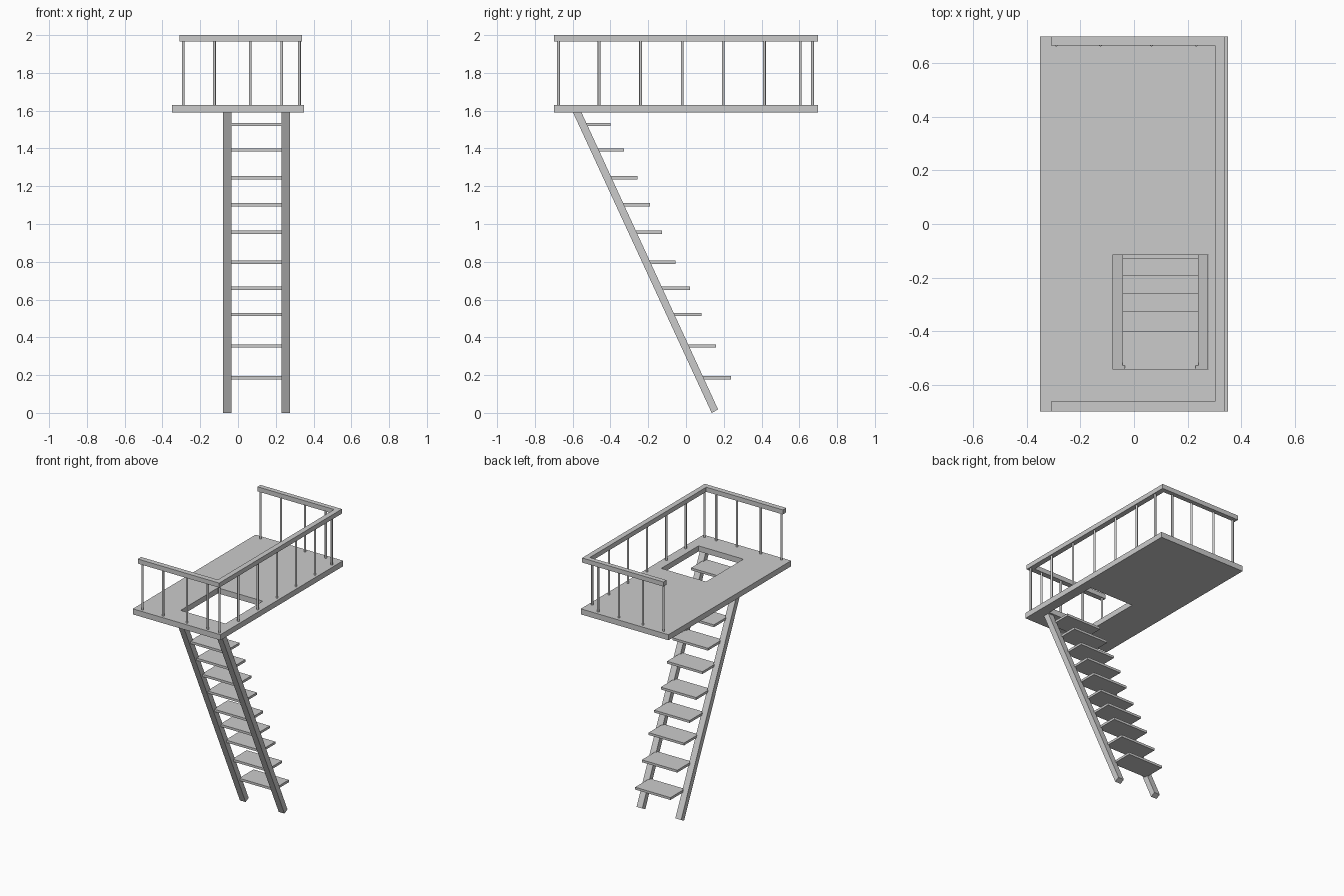
import bpy, bmesh
from mathutils import Vector

if "Cube" in bpy.data.objects:
    bpy.data.objects.remove(bpy.data.objects["Cube"])


def make_object(name, bm):
    bmesh.ops.recalc_face_normals(bm, faces=bm.faces)
    mesh = bpy.data.meshes.new(name)
    bm.to_mesh(mesh)
    bm.free()
    obj = bpy.data.objects.new(name, mesh)
    bpy.context.collection.objects.link(obj)
    return obj


def prism(name, points, offset):
    """Extrude a closed planar outline along an offset."""
    bm = bmesh.new()
    face = bm.faces.new([bm.verts.new(p) for p in points])
    ext = bmesh.ops.extrude_face_region(bm, geom=[face], use_keep_orig=True)
    verts = [g for g in ext["geom"] if isinstance(g, bmesh.types.BMVert)]
    bmesh.ops.translate(bm, verts=verts, vec=Vector(offset))
    return make_object(name, bm)


def box(name, x0, x1, y0, y1, z0, z1):
    return prism(name, [(x0, y0, z0), (x1, y0, z0), (x1, y1, z0), (x0, y1, z0)],
                 (0, 0, z1 - z0))


# Platform slab with a rectangular ladder opening
DECK_LOW, DECK_TOP, RAIL_LOW, RAIL_TOP = 1.59, 1.63, 1.967, 2.0
xs = (-0.35, -0.08, 0.278, 0.35)
ys = (-0.70, -0.54, -0.115, 0.70)
bm = bmesh.new()
grid = [[bm.verts.new((x, y, DECK_LOW)) for y in ys] for x in xs]
for i in range(3):
    for j in range(3):
        if (i, j) != (1, 1):
            bm.faces.new((grid[i][j], grid[i + 1][j], grid[i + 1][j + 1], grid[i][j + 1]))
ext = bmesh.ops.extrude_face_region(bm, geom=bm.faces[:], use_keep_orig=True)
bmesh.ops.translate(bm, vec=(0, 0, DECK_TOP - DECK_LOW),
                    verts=[g for g in ext["geom"] if isinstance(g, bmesh.types.BMVert)])
make_object("platform", bm)

# Handrail around three sides, open on the left
rail = [(-0.31, -0.70), (0.34, -0.70), (0.34, 0.70), (-0.31, 0.70),
        (-0.31, 0.665), (0.302, 0.665), (0.302, -0.662), (-0.31, -0.662)]
prism("handrail", [(x, y, RAIL_LOW) for x, y in rail], (0, 0, RAIL_TOP - RAIL_LOW))

# Round railing posts
row_x = (-0.29, -0.125, 0.065, 0.232)
posts = [(x, y) for y in (-0.675, 0.67) for x in row_x]
posts += [(0.325, y) for y in (-0.675, -0.46, -0.24, -0.02, 0.197, 0.415, 0.605)]
for x, y in posts:
    bpy.ops.mesh.primitive_cylinder_add(
        vertices=16, radius=0.0075, depth=RAIL_LOW - DECK_TOP + 0.01,
        location=(x, y, (RAIL_LOW + DECK_TOP) / 2))
    bpy.context.object.name = "railing_post"
    bpy.ops.object.shade_smooth_by_angle()

# Sloping ladder stringers, square cut at the foot
side = [(0.136, 0.0), (0.17, 0.018), (-0.553, DECK_LOW), (-0.598, DECK_LOW)]
for name, x in (("left_stringer", -0.08), ("right_stringer", 0.23)):
    prism(name, [(x, y, z) for y, z in side], (0.046, 0, 0))

# Treads: top height and the front edge they reach
treads = [(0.195, 0.237), (0.363, 0.16), (0.53, 0.083), (0.668, 0.02), (0.806, -0.055),
          (0.965, -0.127), (1.11, -0.19), (1.253, -0.258), (1.40, -0.327), (1.535, -0.40)]
for i, (z, y) in enumerate(treads, 1):
    box(f"tread_{i}", -0.042, 0.24, y - 0.165, y, z - 0.017, z)
